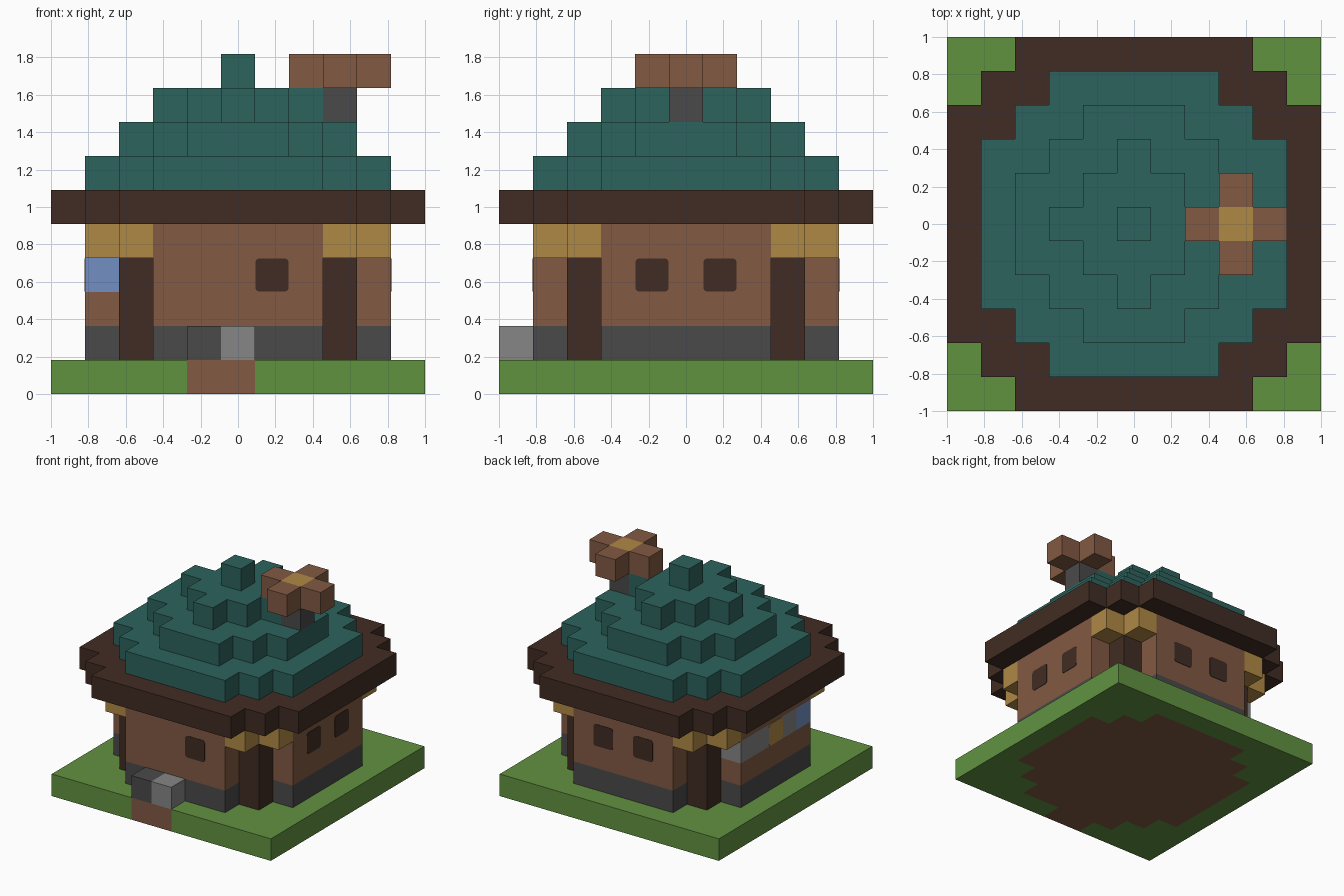
import bpy, bmesh
from math import pi
from mathutils import Vector, Matrix

U = 2 / 11  # edge of one block

cube = bpy.data.objects.get("Cube")
if cube:
    bpy.data.objects.remove(cube)


def colour(name, r, g, b):
    """Flat material from display values 0-255."""
    lin = [((c / 255 + 0.055) / 1.055) ** 2.4 for c in (r, g, b)] + [1]
    m = bpy.data.materials.new(name)
    m.use_nodes = True
    m.diffuse_color = lin
    bsdf = m.node_tree.nodes["Principled BSDF"]
    bsdf.inputs["Base Color"].default_value = lin
    bsdf.inputs["Roughness"].default_value = 0.9
    return m


grass = colour("grass green", 97, 146, 64)
clay = colour("clay brown", 130, 90, 67)
dark_wood = colour("dark wood", 65, 44, 35)
stone = colour("dark stone", 74, 74, 74)
pale_stone = colour("pale stone", 134, 134, 134)
teal = colour("roof teal", 45, 99, 93)
straw = colour("straw yellow", 176, 137, 69)
blue = colour("pale blue", 114, 143, 196)


def finish(name, bm, *mats):
    bmesh.ops.recalc_face_normals(bm, faces=bm.faces)
    bmesh.ops.scale(bm, vec=(U, U, U), verts=bm.verts)
    me = bpy.data.meshes.new(name)
    bm.to_mesh(me)
    bm.free()
    for m in mats:
        me.materials.append(m)
    ob = bpy.data.objects.new(name, me)
    bpy.context.collection.objects.link(ob)
    return ob


def block(name, mat, x, y, z, size=(1, 1, 1), turn=0):
    """Box centred on block (x, y), standing on level z, turned in quarters."""
    bm = bmesh.new()
    bmesh.ops.create_cube(bm, size=1)
    bmesh.ops.scale(bm, vec=size, verts=bm.verts)
    bmesh.ops.translate(bm, vec=(x, y, z + size[2] / 2), verts=bm.verts)
    bmesh.ops.rotate(bm, matrix=Matrix.Rotation(turn * pi / 2, 3, 'Z'), verts=bm.verts)
    return finish(name, bm, mat)


def stepped_layer(name, mat, half, z):
    """One-block-high slab whose four corners climb in two block steps."""
    corner = []
    for i in range(3):
        corner.append((half - i, half - 2 + i))
        if i < 2:
            corner.append((half - i - 1, half - 2 + i))
    bm = bmesh.new()
    verts = []
    for q in range(4):
        rot = Matrix.Rotation(q * pi / 2, 3, 'Z')
        verts += [bm.verts.new(rot @ Vector((x, y, z))) for x, y in corner]
    face = bm.faces.new(verts)
    top = bmesh.ops.extrude_face_region(bm, geom=[face])["geom"]
    bmesh.ops.translate(bm, vec=(0, 0, 1),
                        verts=[v for v in top if isinstance(v, bmesh.types.BMVert)])
    return finish(name, bm, mat)


def window(name, mat, side, along, turn):
    """Thin rounded plate on the front wall, turned in quarters."""
    bm = bmesh.new()
    bmesh.ops.create_grid(bm, x_segments=1, y_segments=1, size=0.49)
    bmesh.ops.bevel(bm, geom=bm.verts[:], offset=0.12, segments=3,
                    profile=0.5, affect='VERTICES')
    up = bmesh.ops.extrude_face_region(bm, geom=bm.faces[:])["geom"]
    bmesh.ops.translate(bm, vec=(0, 0, 0.02),
                        verts=[v for v in up if isinstance(v, bmesh.types.BMVert)])
    bmesh.ops.rotate(bm, matrix=Matrix.Rotation(pi / 2, 3, 'X'), verts=bm.verts)
    bmesh.ops.translate(bm, vec=(along, -side, 3.5), verts=bm.verts)
    bmesh.ops.rotate(bm, matrix=Matrix.Rotation(turn * pi / 2, 3, 'Z'), verts=bm.verts)
    return finish(name, bm, mat)


# Ground slab: grass, with a floor under the house and a path to the front
bm = bmesh.new()
bmesh.ops.create_grid(bm, x_segments=11, y_segments=11, size=5.5)
raised = bmesh.ops.extrude_face_region(bm, geom=bm.faces[:])["geom"]
bmesh.ops.translate(bm, vec=(0, 0, 1),
                    verts=[v for v in raised if isinstance(v, bmesh.types.BMVert)])
for f in bm.faces:
    c = f.calc_center_median()
    ax, ay = abs(c.x), abs(c.y)
    floor = max(ax, ay) < 4.4 and ax + ay < 6.4
    path = c.y < -4 and -1.4 < c.x < 0.4
    f.material_index = 1 if floor or path else 0
finish("ground", bm, grass, clay)

# Door stones
block("dark_door_stone", stone, -1, -5, 1)
block("pale_door_stone", pale_stone, 0, -5, 1)

# Walls on a stone footing; turn 0 front, 1 left (+x), 2 back, 3 right (-x)
for turn, side in enumerate(("front", "left", "back", "right")):
    block(side + "_footing", stone, 0, -4, 1, (5, 1, 1), turn)
    if side == "right":
        block("right_wall_lower", clay, 0, -4, 2, (5, 1, 1), turn)
        block("right_wall_upper", clay, 0, -4, 4, (5, 1, 1), turn)
        block("right_wall_stone_band", pale_stone, -0.5, -4, 3, (4, 1, 1), turn)
        block("right_wall_blue_block", blue, 2, -4, 3, (1, 1, 1), turn)
        window("right_wall_lit_window", straw, 4.5, 0, turn)
    else:
        block(side + "_wall", clay, 0, -4, 2, (5, 1, 3), turn)
        for along in ((1,) if side == "front" else (-1, 1)):
            window(side + "_window", dark_wood, 4.5, along, turn)
    # Corner post with straw brackets
    block("corner_post", dark_wood, 3, -3, 1, (1, 1, 4), turn)
    block("straw_bracket", straw, 3, -4, 4, turn=turn)
    block("straw_bracket", straw, 4, -3, 4, turn=turn)

# Eaves and stepped roof
stepped_layer("eaves", dark_wood, 5.5, 5)
for i, name in enumerate(("roof_lower", "roof_middle", "roof_upper")):
    stepped_layer(name, teal, 4.5 - i, 6 + i)
block("roof_knob", teal, 0, 0, 9)

# Chimney with a cross-shaped cap
block("chimney_stack", stone, 3, 0, 8)
block("chimney_cap_centre", straw, 3, 0, 9)
for dx, dy in ((1, 0), (-1, 0), (0, 1), (0, -1)):
    block("chimney_cap_arm", clay, 3 + dx, dy, 9)
